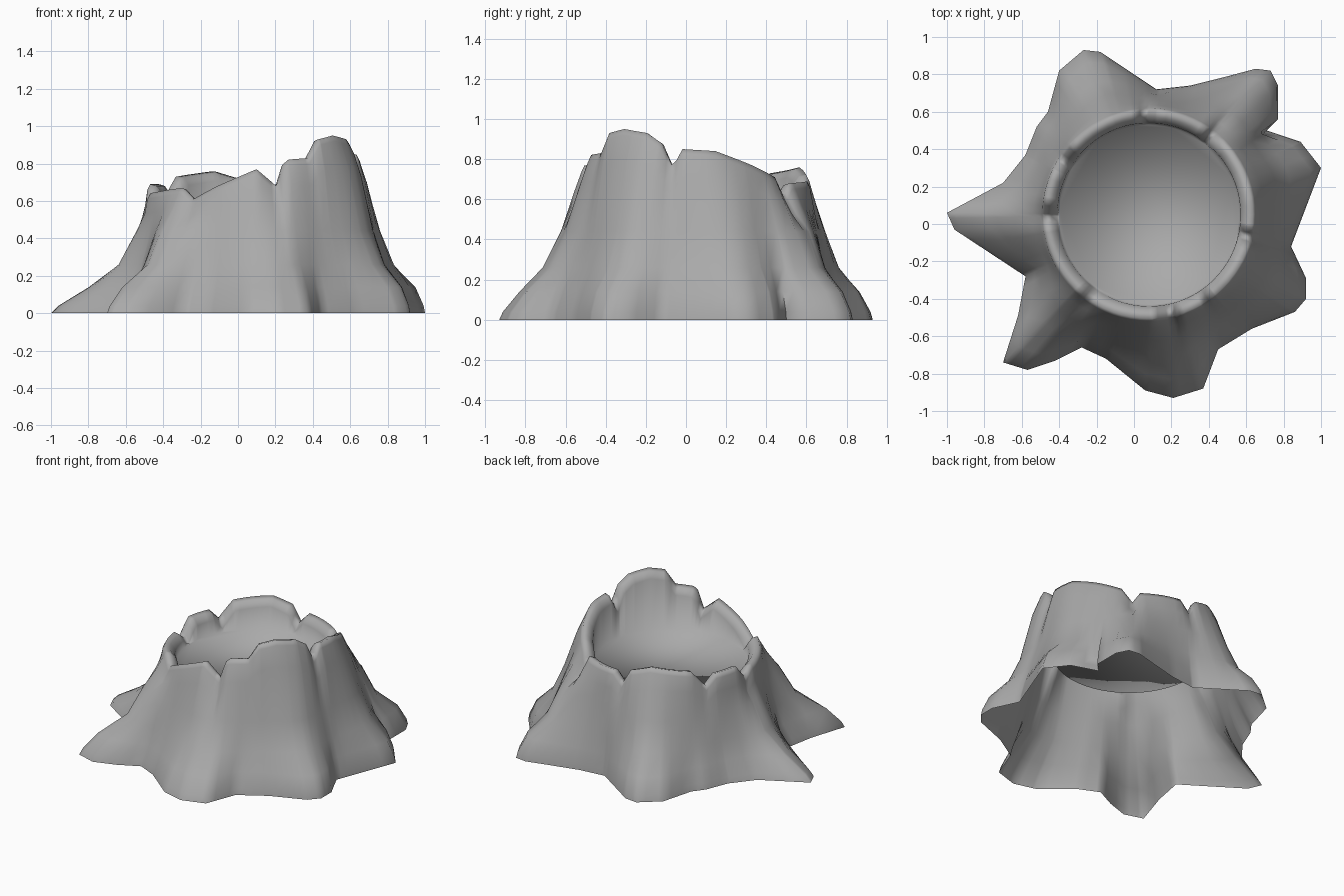
import bpy, bmesh, math
from math import cos, sin, tau

cube = bpy.data.objects.get("Cube")
if cube:
    bpy.data.objects.remove(cube, do_unlink=True)

CENTRE_X, CENTRE_Y = .08, .05
COLUMNS = 72
RIM_RADIUS = .57

# Footprint of the spreading roots, counter-clockwise
footprint = [(1, .3), (.89, .44), (.71, .5), (.77, .56), (.77, .74), (.73, .82), (.65, .83),
             (.5, .79), (.3, .74), (.12, .72), (-.18, .92), (-.27, .93), (-.4, .82), (-.46, .6),
             (-.52, .52), (-.58, .37), (-.7, .22), (-1, .06), (-.96, -.03), (-.58, -.28),
             (-.62, -.49), (-.7, -.74), (-.57, -.78), (-.42, -.73), (-.28, -.66), (-.15, -.72),
             (.06, -.89), (.21, -.93), (.37, -.88), (.45, -.67), (.63, -.56), (.86, -.47),
             (.92, -.4), (.92, -.29), (.84, -.12)]

# Broken rim: angle in degrees and height
rim = [(10, .84), (30, .77), (45, .71), (52, .61), (57, .68), (85, .69), (92, .62), (98, .72),
       (112, .76), (138, .73), (148, .62), (155, .69), (172, .69), (181, .59), (188, .64),
       (205, .65), (227, .67), (235, .61), (250, .68), (272, .77), (283, .68), (288, .82),
       (302, .83), (309, .93), (320, .95), (334, .93), (342, .88), (348, .76), (353, .85)]

# How full the roots are: angle in degrees and amount
fullness = [(15, 1), (75, .9), (115, .8), (150, .3), (180, 0), (205, .2), (225, .7),
            (280, .6), (320, 1)]

# Outer wall: height, share of the spread on a lean and on a full root
low_wall = [(0, 1, 1), (.04, .92, .98), (.14, .6, .86)]
high_wall = [(.26, .35, .6), (.44, .12, .37)]


def neighbours(points, angle):
    """The two (angle, value) pairs of a closed list around an angle."""
    points = sorted(points)
    first, last = points[0], points[-1]
    ring = [(last[0] - tau, last[1])] + points + [(first[0] + tau, first[1])]
    return next(pair for pair in zip(ring, ring[1:]) if pair[0][0] <= angle <= pair[1][0])


def blend(points, angle):
    """Linear value at an angle."""
    (a, u), (b, v) = neighbours(points, angle)
    return u + (v - u) * (angle - a) / (b - a)


def reach(points, angle):
    """Distance to the straight edge crossed at an angle."""
    (a, u), (b, v) = neighbours(points, angle)
    return sin(b - a) / (sin(angle - a) / v + sin(b - angle) / u)


def polar(x, y):
    dx, dy = x - CENTRE_X, y - CENTRE_Y
    return math.atan2(dy, dx) % tau, math.hypot(dx, dy)


spread = [polar(x, y) for x, y in footprint]
heights = [(math.radians(a), h) for a, h in rim]
fill = [(math.radians(a), f) for a, f in fullness]

# Columns on every root and rim corner, with even ones between
angles = []
for a in [a for a, _ in spread + heights] + [i * tau / COLUMNS for i in range(COLUMNS)]:
    if all(abs(a - other) > .012 for other in angles):
        angles.append(a)
angles.sort()


def column(angle):
    """Radius and height from the ground up, over the rim and into the hollow."""
    flare = reach(spread, angle) - RIM_RADIUS
    # Ridges and valleys soften higher up
    soft = sum(reach(spread, (angle + d) % tau) for d in (-.14, -.07, 0, .07, .14)) / 5 - RIM_RADIUS
    top, full = blend(heights, angle), blend(fill, angle)
    path = [(RIM_RADIUS + size * (lean + (wide - lean) * full), z)
            for size, rows in ((flare, low_wall), (soft, high_wall)) for z, lean, wide in rows]
    path += [(RIM_RADIUS + soft * (.03 + .11 * full), top * .83), (RIM_RADIUS, top - .03),
             (.555, top), (.52, top - .01), (.49, top - .05), (.48, .55)]
    return path


# Hollow stump
bm = bmesh.new()
columns = []
for a in angles:
    columns.append([bm.verts.new((CENTRE_X + r * cos(a), CENTRE_Y + r * sin(a), z))
                    for r, z in column(a)])
for one, two in zip(columns, columns[1:] + columns[:1]):
    for k in range(len(one) - 1):
        bm.faces.new((one[k], two[k], two[k + 1], one[k + 1]))
bm.faces.new([c[-1] for c in columns])
mesh = bpy.data.meshes.new("stump")
bm.to_mesh(mesh)
bm.free()
stump = bpy.data.objects.new("stump", mesh)
bpy.context.collection.objects.link(stump)

# Colour
grey = bpy.data.materials.new("grey_wood")
grey.use_nodes = True
grey.diffuse_color = (.4, .4, .4, 1)
grey.node_tree.nodes["Principled BSDF"].inputs["Base Color"].default_value = (.4, .4, .4, 1)
mesh.materials.append(grey)

# Soft shading, also where the hollow meets its floor
bpy.context.view_layer.objects.active = stump
stump.select_set(True)
bpy.ops.object.shade_smooth_by_angle(angle=math.radians(95))
